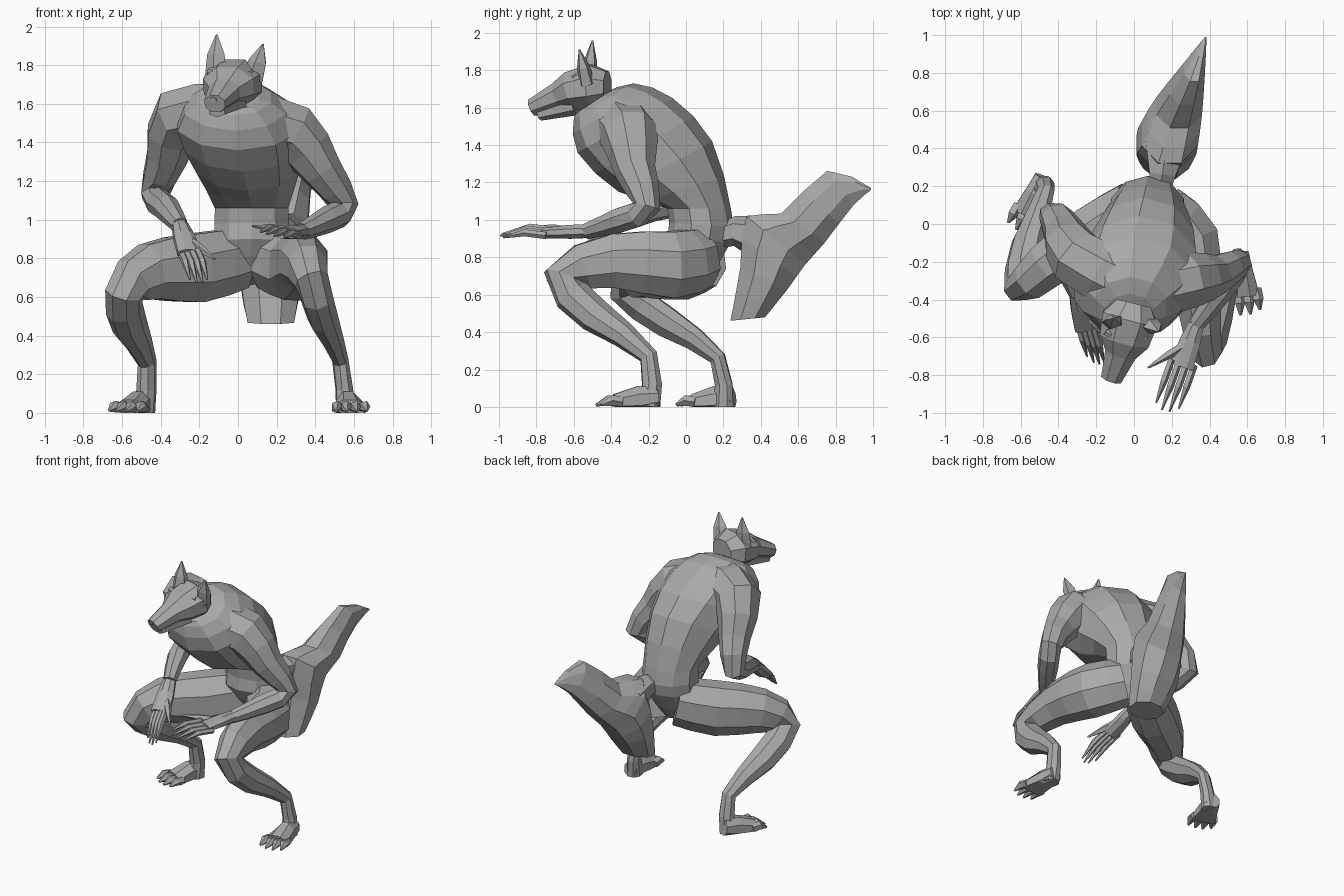
import bpy, bmesh, math
from mathutils import Vector

if "Cube" in bpy.data.objects:
    bpy.data.objects.remove(bpy.data.objects["Cube"])

fur = bpy.data.materials.new("grey fur")
fur.use_nodes = True
fur.diffuse_color = (.4, .4, .4, 1)
fur.node_tree.nodes["Principled BSDF"].inputs["Base Color"].default_value = fur.diffuse_color


def skin(name, rings):
    """Bridge equal rings of points, close both ends and keep all above the floor."""
    bm = bmesh.new()
    loops = [[bm.verts.new((p.x, p.y, max(p.z, 0))) for p in ring] for ring in rings]
    for lower, upper in zip(loops, loops[1:]):
        for i in range(len(lower)):
            bm.faces.new((lower[i - 1], lower[i], upper[i], upper[i - 1]))
    bm.faces.new(loops[0])
    bm.faces.new(loops[-1])
    bmesh.ops.recalc_face_normals(bm, faces=bm.faces)
    mesh = bpy.data.meshes.new(name)
    bm.to_mesh(mesh)
    bm.free()
    mesh.materials.append(fur)
    bpy.context.collection.objects.link(bpy.data.objects.new(name, mesh))


def make_ring(centre, across, along, sides):
    angles = [math.tau * (i + .5) / sides for i in range(sides)]
    return [centre + across * math.cos(a) + along * math.sin(a) for a in angles]


def curved(rows):
    """Add a station on a smooth curve between every two neighbours."""
    rows = [Vector(row) for row in rows]
    result = [rows[0]]
    for i in range(len(rows) - 1):
        before, after = rows[max(i - 1, 0)], rows[min(i + 2, len(rows) - 1)]
        middle = (rows[i] + rows[i + 1]) * 9 / 16 - (before + after) / 16
        result += [middle, rows[i + 1]]
    return result


def tube(name, rows, sides=8, up=Vector((0, 0, 1))):
    """Loft through stations of x, y, z, half width and optional half depth."""
    points = [Vector(row[:3]) for row in rows]
    rings, side = [], None
    for i, (point, row) in enumerate(zip(points, rows)):
        tangent = points[min(i + 1, len(points) - 1)] - points[max(i - 1, 0)]
        tangent.normalize()
        side = tangent.cross(up) if side is None else side - tangent * side.dot(tangent)
        side.normalize()
        rings.append(make_ring(point, side * row[3], side.cross(tangent) * row[-1], sides))
    skin(name, rings)


def slab(name, rows, sides):
    """Loft through stations of x, front y and z, back y and z, half width."""
    rings = []
    for x, front_y, front_z, back_y, back_z, width in curved(rows):
        front, back = Vector((x, front_y, front_z)), Vector((x, back_y, back_z))
        across = Vector((width, 0, 0))
        rings.append(make_ring((front + back) / 2, across, (back - front) / 2, sides))
    skin(name, rings)


def limb(name, path, girths, depth):
    """Curved limb whose depth is a fixed share of its girth."""
    tube(name, curved([(*point, g, g * depth) for point, g in zip(path, girths)]))


def digit(name, start, tip, radius, lift):
    """Tapering finger or toe with one raised knuckle."""
    knuckle = (start + tip) / 2 + Vector((0, 0, lift))
    tube(name, [(*start, radius), (*knuckle, radius), (*tip, radius / 4)], 5)


def hand(name, wrist, reach, spread):
    """Flat palm, four fingers fanned along spread, and a thumb."""
    wrist, reach, spread = Vector(wrist), Vector(reach), Vector(spread)
    tube(name + "_palm", [(*wrist, .045, .04), (*(wrist + reach * .2), .06, .04),
                          (*(wrist + reach * .5), .07, .03)])
    for i in (-1.5, -.5, .5, 1.5):
        knuckle = wrist + reach * .45 + spread * i
        tip = wrist + reach * (1.05 - abs(i) * .06) + spread * i
        digit(name + "_finger", knuckle, tip, .02, .02)
    digit(name + "_thumb", wrist + reach * .2, wrist + reach * .6 - spread * 4, .024, 0)


def foot(name, heel, toe):
    """Wedge from the heel to the ball, with four clawed toes."""
    heel, toe = Vector(heel), Vector(toe)
    length = toe - heel
    side = length.cross(Vector((0, 0, 1))).normalized()
    tube(name + "_sole", [(*heel, .05, .06), (*(heel + length * .3), .065, .08),
                          (*(heel + length * .7), .09, .05)])
    for i in (-1.5, -.5, .5, 1.5):
        ball = heel + length * .6 + side * i * .045
        tip = heel + length * (1.03 - abs(i) * .06) + side * i * .053
        digit(name + "_toe", ball, tip, .03, .015)


# Torso, from the crotch along the hunched spine to the neck
slab("torso", [
    (.06, 0, .74, .1, .66, .08),
    (.07, -.1, .9, .24, .88, .2),
    (.07, -.1, 1.06, .24, 1.06, .2),
    (.05, -.36, 1.15, .14, 1.42, .28),
    (0, -.58, 1.36, -.07, 1.65, .33),
    (-.02, -.6, 1.54, -.28, 1.73, .2),
    (-.02, -.57, 1.58, -.43, 1.68, .09)], sides=10)

# Head, turned a little to the right
tube("head", [
    (0, -.42, 1.71, .1, .09), (-.02, -.5, 1.71, .16, .13),
    (-.05, -.61, 1.69, .145, .11), (-.07, -.68, 1.66, .09, .08),
    (-.12, -.82, 1.6, .06, .05)])
tube("lower_jaw", [(-.04, -.58, 1.61, .1, .05), (-.11, -.78, 1.56, .05, .03)], 6)
tube("nose", [(-.12, -.8, 1.63, .03, .02), (-.13, -.83, 1.62, .02, .015)], 6)
tube("brow", [(-.15, -.57, 1.77, .02), (-.06, -.63, 1.755, .025), (.07, -.59, 1.76, .02)], 6)


def ear(name, base, tip):
    base, tip = Vector(base), Vector(tip)
    tube(name, [(*base, .06, .045), (*((base + tip) / 2), .05, .035), (*tip, .004)],
         5, Vector((0, -1, 0)))


ear("right_ear", (-.11, -.52, 1.75), (-.11, -.5, 1.96))
ear("left_ear", (.08, -.53, 1.73), (.13, -.57, 1.91))

# Arms, from inside the chest over the shoulder and elbow to the wrist
arm_girths = (.17, .16, .11, .075, .07, .045)
left_wrist, right_wrist = (.33, -.53, .94), (-.3, -.37, .97)
limb("left_arm", [(.1, -.34, 1.48), (.28, -.3, 1.45), (.43, -.27, 1.26),
                  (.55, -.21, 1.07), (.46, -.35, 1), left_wrist], arm_girths, 1)
limb("right_arm", [(-.08, -.3, 1.54), (-.3, -.18, 1.53), (-.37, -.04, 1.32),
                   (-.43, .05, 1.13), (-.37, -.18, 1.06), right_wrist], arm_girths, 1)
hand("left_hand", left_wrist, (-.16, -.45, -.02), (.04, -.01, -.01))
hand("right_hand", right_wrist, (.1, -.36, -.29), (-.03, .01, 0))

# Legs, from the hip over the bent knee and ankle to the floor
leg_girths = (.14, .16, .13, .09, .08, .043, .055)
limb("left_leg", [(.16, .08, .8), (.3, -.08, .76), (.34, -.39, .78), (.38, -.66, .69),
                  (.44, -.49, .49), (.53, -.2, .27), (.56, -.2, 0)], leg_girths, 1.2)
limb("right_leg", [(0, .1, .8), (-.22, -.05, .75), (-.46, -.22, .73), (-.59, -.32, .62),
                   (-.56, -.1, .45), (-.47, .17, .26), (-.49, .2, 0)], leg_girths, 1.2)
foot("left_foot", (.56, -.15, .05), (.59, -.48, .01))
foot("right_foot", (-.48, .25, .05), (-.6, -.04, .01))

# Tail: short stalk and a big upswept brush
tube("tail_stalk", [(.13, .15, .91, .06), (.15, .26, .94, .08), (.17, .42, .9, .13)], 6)
slab("tail_brush", [
    (.17, .23, .46, .43, .48, .13), (.17, .28, .75, .55, .62, .17),
    (.19, .31, 1.03, .65, .75, .16), (.24, .5, 1.04, .75, .87, .13),
    (.32, .75, 1.27, .9, 1.07, .06), (.38, .99, 1.17, .99, 1.16, .005)], sides=8)
